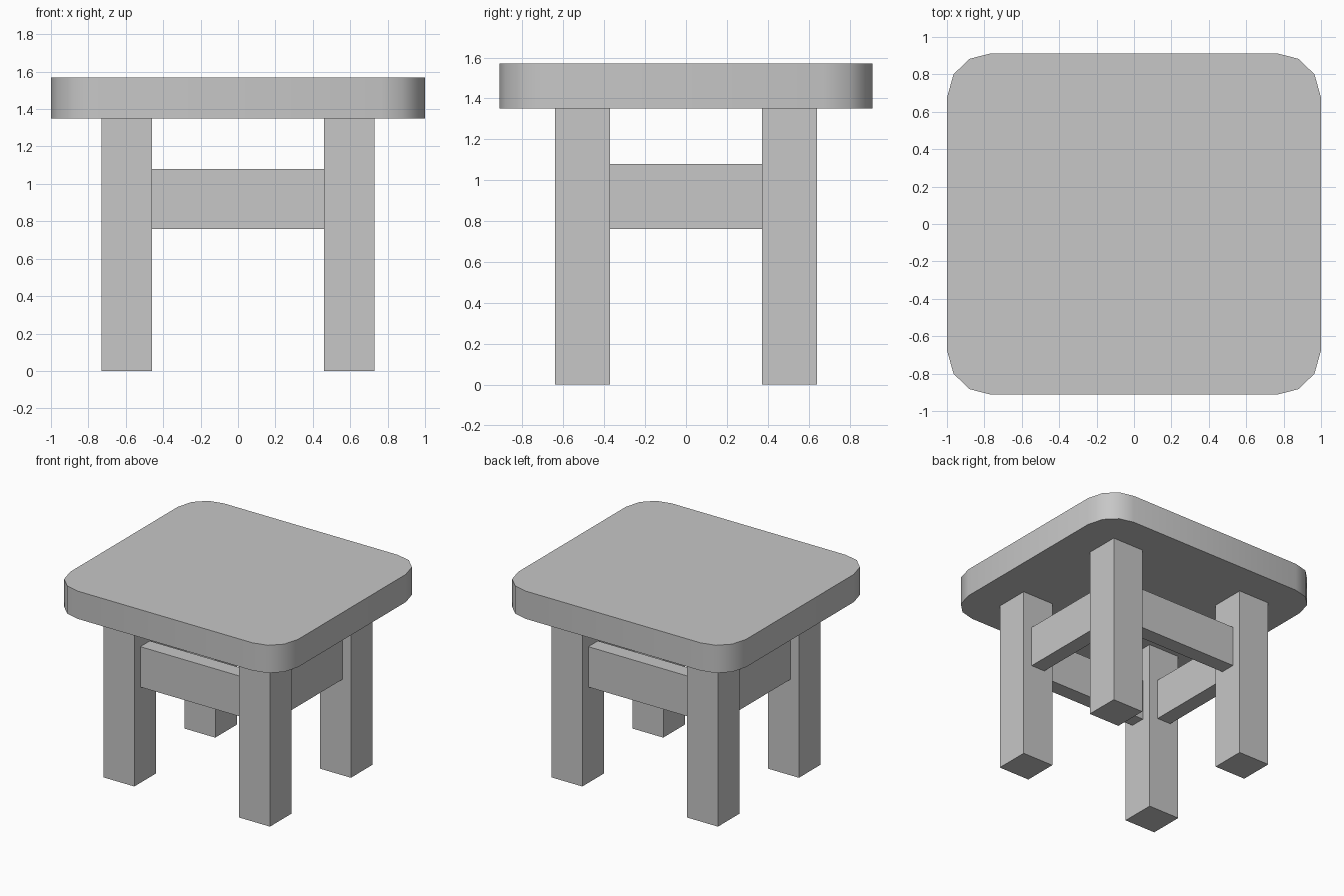
import bpy, bmesh, math

cube = bpy.data.objects.get("Cube")
if cube:
    bpy.data.objects.remove(cube, do_unlink=True)

grey = bpy.data.materials.new("plain grey")
grey.use_nodes = True
colour = (0.57, 0.57, 0.57, 1)
grey.diffuse_color = colour
grey.node_tree.nodes["Principled BSDF"].inputs["Base Color"].default_value = colour


def finish(name, bm):
    bmesh.ops.recalc_face_normals(bm, faces=bm.faces)
    mesh = bpy.data.meshes.new(name)
    bm.to_mesh(mesh)
    bm.free()
    mesh.materials.append(grey)
    obj = bpy.data.objects.new(name, mesh)
    bpy.context.collection.objects.link(obj)
    return obj


def box(name, centre, size):
    bm = bmesh.new()
    bmesh.ops.create_cube(bm, size=1)
    bmesh.ops.scale(bm, vec=size, verts=bm.verts)
    bmesh.ops.translate(bm, vec=centre, verts=bm.verts)
    return finish(name, bm)


LEG_X, LEG_Y, LEG_W = 0.595, 0.507, 0.27
TOP_Z, TOP_H = 1.35, 0.22
RAIL_Z, RAIL_H, RAIL_T = 0.92, 0.32, 0.12

# Four square legs
for side, sx in (("right", -1), ("left", 1)):
    for end, sy in (("front", -1), ("back", 1)):
        box(f"{end}_{side}_leg", (sx * LEG_X, sy * LEG_Y, TOP_Z / 2),
            (LEG_W, LEG_W, TOP_Z))

# Rails between the legs
for name, s in (("front_rail", -1), ("back_rail", 1)):
    box(name, (0, s * LEG_Y, RAIL_Z), (2 * LEG_X - LEG_W, RAIL_T, RAIL_H))
for name, s in (("right_rail", -1), ("left_rail", 1)):
    box(name, (s * LEG_X, 0, RAIL_Z), (RAIL_T, 2 * LEG_Y - LEG_W, RAIL_H))

# Rounded seat slab: one corner profile mirrored into all four quadrants
corner = [(1, 0.675), (0.965, 0.8), (0.88, 0.883), (0.765, 0.912)]
outline = []
for sx, sy in ((1, 1), (-1, 1), (-1, -1), (1, -1)):
    points = corner if sx * sy > 0 else corner[::-1]
    outline += [(sx * x, sy * y, TOP_Z) for x, y in points]
bm = bmesh.new()
base = bm.faces.new([bm.verts.new(p) for p in outline])
result = bmesh.ops.extrude_face_region(bm, geom=[base], use_keep_orig=True)
raised = [v for v in result["geom"] if isinstance(v, bmesh.types.BMVert)]
bmesh.ops.translate(bm, vec=(0, 0, TOP_H), verts=raised)
seat = finish("seat", bm)

# Smooth rim with crisp upper and lower edges
bpy.ops.object.select_all(action="DESELECT")
seat.select_set(True)
bpy.context.view_layer.objects.active = seat
bpy.ops.object.shade_smooth_by_angle(angle=math.radians(45))
